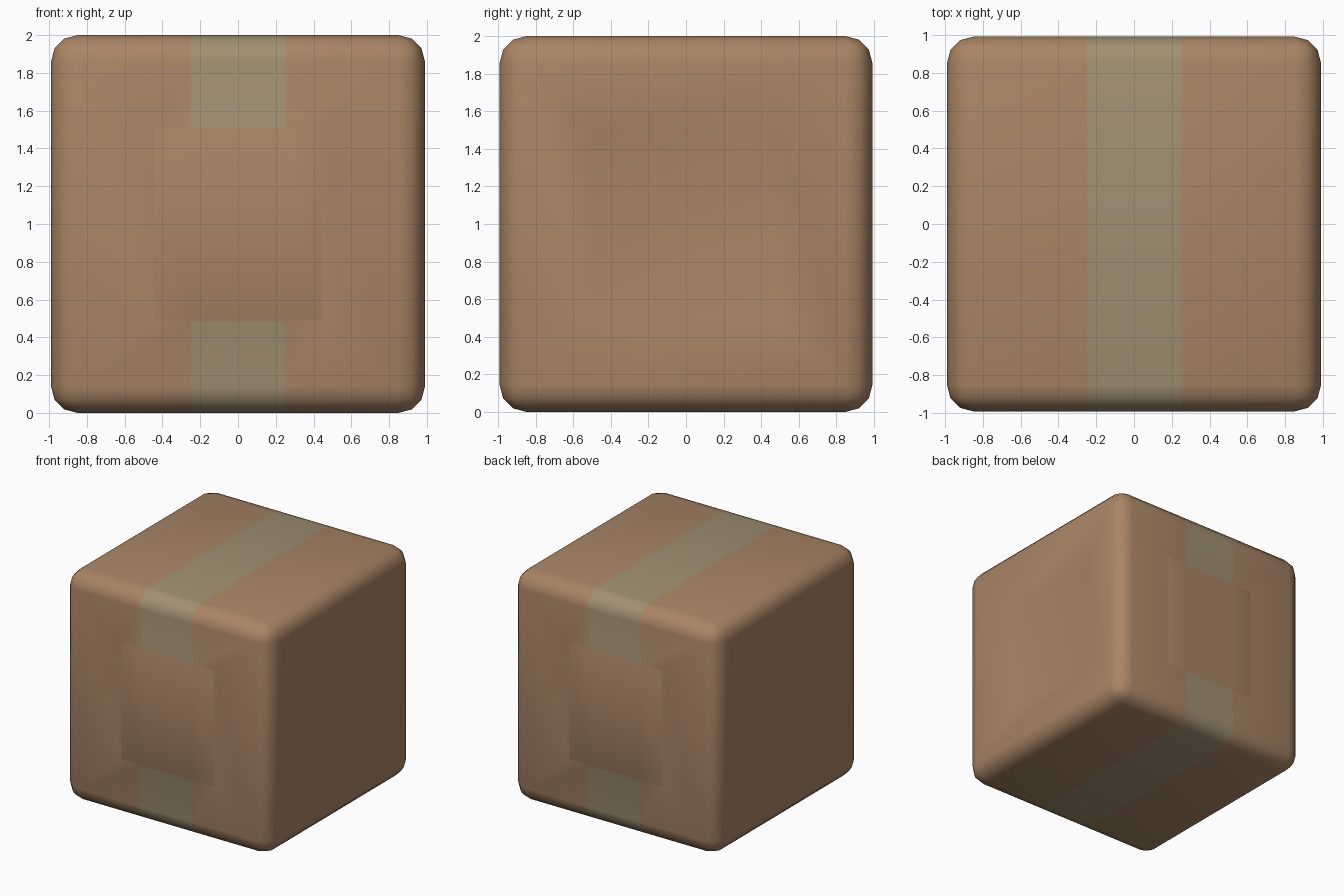
import bpy, bmesh

if "Cube" in bpy.data.objects:
    bpy.data.objects.remove(bpy.data.objects["Cube"])

HX, HY, R = 0.99, 0.992, 0.14  # half width, half depth, edge radius
SIDE_DENT = 0.07               # how far the left and right panels sink in
FRONT_DENT = 0.025             # how far the front and back panels sink in
TAPE = 0.25                    # half width of the tape


def material(name, rgb):
    m = bpy.data.materials.new(name)
    m.diffuse_color = (*rgb, 1)
    m.use_nodes = True
    m.node_tree.nodes["Principled BSDF"].inputs["Base Color"].default_value = m.diffuse_color
    return m


# Box body: rounded cube
bm = bmesh.new()
bmesh.ops.create_cube(bm, size=1)
bmesh.ops.scale(bm, vec=(2 * HX, 2 * HY, 2), verts=bm.verts)
bmesh.ops.translate(bm, vec=(0, 0, 1), verts=bm.verts)
bmesh.ops.bevel(bm, geom=bm.edges[:], offset=R, segments=3, profile=0.5,
                affect='EDGES')
bm.normal_update()

# Sunken panel on each upright side
for f in [f for f in bm.faces if f.calc_area() > 1 and abs(f.normal.z) < 0.1]:
    n = f.normal.copy()
    front = abs(n.y) > 0.9
    bmesh.ops.inset_region(bm, faces=[f], thickness=0.3)
    axis, across = (0, 0.45) if front else (1, 0.5)
    for v in f.verts:
        v.co[axis] = across if v.co[axis] > 0 else -across
        v.co.z = (1.51 if v.co.z > 1 else 0.485) if front else \
                 (1.5 if v.co.z > 1 else 0.5)
        v.co -= n * (FRONT_DENT if front else SIDE_DENT)
    if front:  # faint lip where the tape ends
        bmesh.ops.inset_region(bm, faces=[f], thickness=0.015, depth=0.004)

# Cut the tape edges and mark the band that wraps top, bottom, front and back
for x in (-TAPE, TAPE):
    bmesh.ops.bisect_plane(bm, geom=bm.verts[:] + bm.edges[:] + bm.faces[:],
                           plane_co=(x, 0, 0), plane_no=(1, 0, 0))
for f in bm.faces:
    c = f.calc_center_median()
    panel = abs(c.y) > 0.9 and 0.475 < c.z < 1.515
    f.material_index = int(abs(c.x) < TAPE and not panel)
bmesh.ops.recalc_face_normals(bm, faces=bm.faces)

me = bpy.data.meshes.new("cardboard_box")
bm.to_mesh(me)
bm.free()
box = bpy.data.objects.new("cardboard_box", me)
bpy.context.collection.objects.link(box)
me.materials.append(material("cardboard", (0.40, 0.236, 0.133)))
me.materials.append(material("tape", (0.36, 0.28, 0.17)))
box.select_set(True)
bpy.context.view_layer.objects.active = box
bpy.ops.object.shade_smooth_by_angle(angle=1.2)
